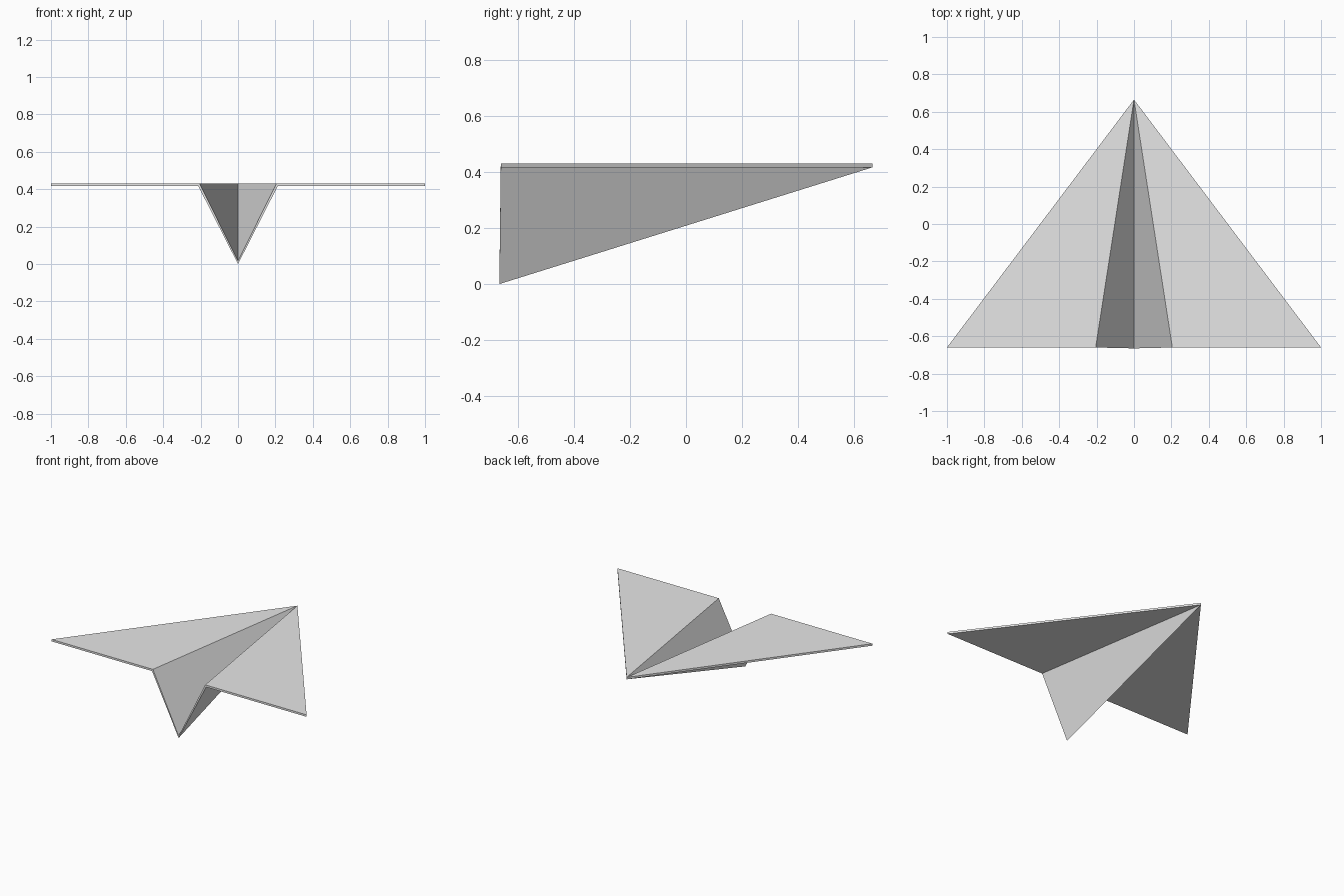
import bpy
import bmesh

cube = bpy.data.objects.get("Cube")
if cube:
    bpy.data.objects.remove(cube, do_unlink=True)

# Plain paper colour
paper = bpy.data.materials.new("white_paper")
paper.use_nodes = True
colour = (0.8, 0.8, 0.8, 1)
paper.diffuse_color = colour
paper.node_tree.nodes["Principled BSDF"].inputs["Base Color"].default_value = colour

REAR, NOSE = -0.66, 0.665
TOP, UNDER = 0.43, 0.416


def folded_half(bm, upper, lower, nose_top, nose_under):
    """Fan two rear profiles to the nose and close the trailing and leading edges."""
    up = [bm.verts.new(p) for p in upper]
    low = [bm.verts.new(p) for p in lower]
    tip, chin = bm.verts.new(nose_top), bm.verts.new(nose_under)
    for i in range(len(up) - 1):
        bm.faces.new((up[i], up[i + 1], tip))
        bm.faces.new((low[i + 1], low[i], chin))
        bm.faces.new((up[i + 1], up[i], low[i], low[i + 1]))
    bm.faces.new((up[-1], low[-1], chin, tip))


# Rear profiles run from the keel fold to the wing fold to the wing tip
bm = bmesh.new()
folded_half(
    bm,
    upper=[(0, -0.665, 0.015), (0.205, REAR, TOP), (1, REAR, TOP)],
    lower=[(0, -0.665, 0), (0.212, REAR, UNDER), (1, REAR, UNDER)],
    nose_top=(0, NOSE, TOP),
    nose_under=(0, NOSE, UNDER),
)
bmesh.ops.recalc_face_normals(bm, faces=bm.faces)
mesh = bpy.data.meshes.new("folded_paper_plane")
bm.to_mesh(mesh)
bm.free()
mesh.materials.append(paper)

# Mirror the half sheet across the keel fold
plane = bpy.data.objects.new("folded_paper_plane", mesh)
bpy.context.collection.objects.link(plane)
mirror = plane.modifiers.new("other_half", "MIRROR")
mirror.use_clip = True
mirror.merge_threshold = 0.0001
